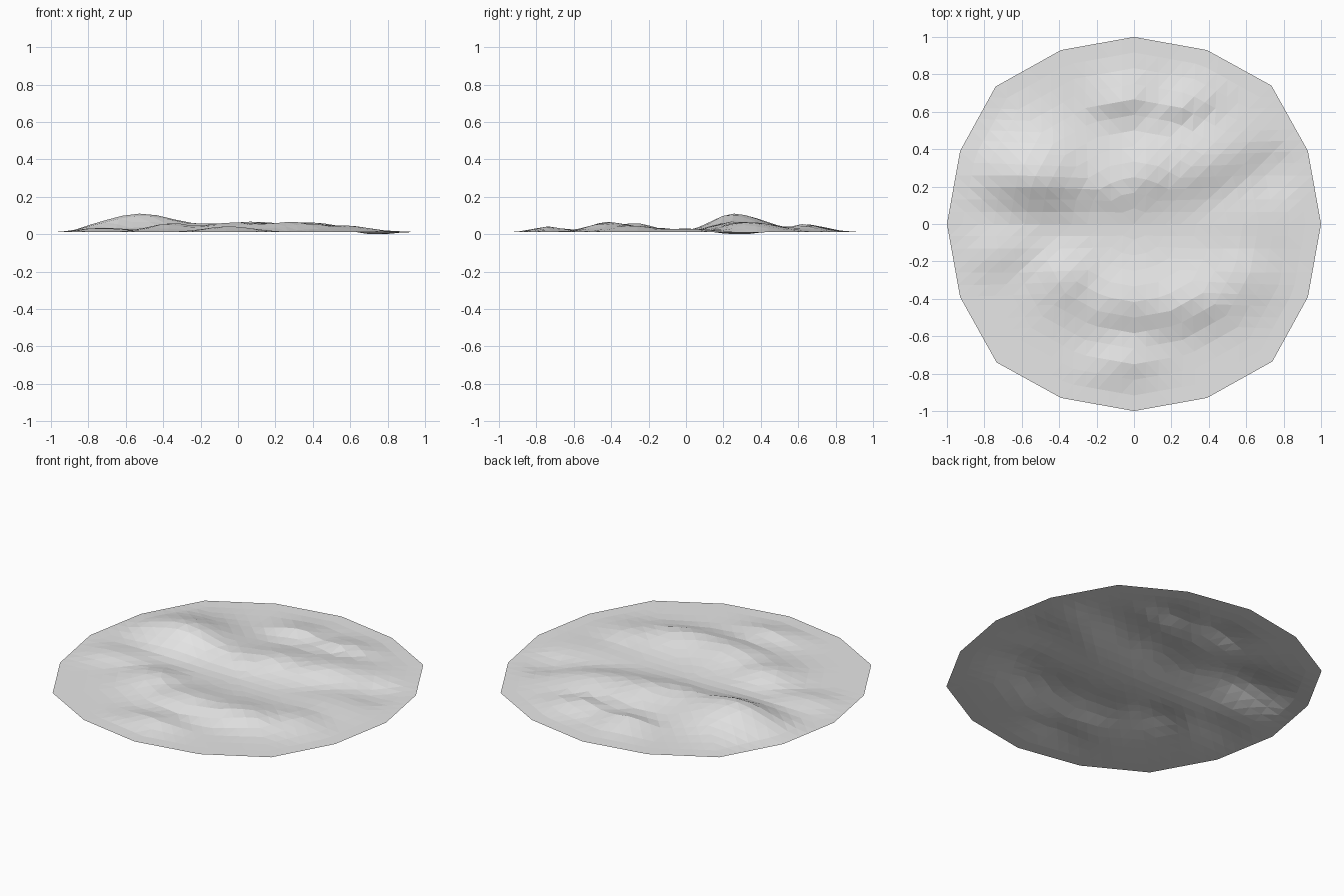
import bpy, bmesh, math
from mathutils import Vector

if "Cube" in bpy.data.objects:
    bpy.data.objects.remove(bpy.data.objects["Cube"], do_unlink=True)

N = 24        # grid cells along each side
BASE = 0.012  # height of the flat rim

# Dunes: x, y, height, width along crest, lee (-y) width, back (+y) width, crest turn in degrees
DUNES = [
    (-.52, .25, .098, .20, .11, .17, -5),
    (-.15, .20, .044, .20, .08, .15, -8),
    (.08, .27, .056, .14, .10, .14, 0),
    (.36, .33, .053, .20, .11, .16, 25),
    (-.05, .64, .042, .12, .05, .10, 5),
    (.27, .62, .042, .14, .05, .10, 10),
    (-.35, -.28, .048, .12, .13, .10, -15),
    (-.02, -.42, .050, .20, .09, .14, -5),
    (.30, -.42, .053, .20, .09, .14, 10),
    (.58, -.28, .034, .12, .12, .12, 30),
    (-.72, -.15, .022, .15, .08, .10, 10),
    (-.05, -.74, .030, .13, .07, .08, 5),
    (.60, 0, .018, .15, .15, .15, 0),
]


def height(x, y, ring):
    total = 0
    for cx, cy, h, along, lee, back, turn in DUNES:
        a = math.radians(turn)
        u = (x - cx) * math.cos(a) + (y - cy) * math.sin(a)
        v = (y - cy) * math.cos(a) - (x - cx) * math.sin(a)
        across = lee if v < 0 else back
        total += (h * math.exp(-(u / along) ** 2 / 2 - (v / across) ** 2 / 2)) ** 3
    fade = min(1, (1 - ring) / 0.15)
    hollow = 0.021 * math.exp(-((x - .74) ** 2 + (y - .28) ** 2) / .015)
    return max(0, BASE + fade * fade * (3 - 2 * fade) * (total ** (1 / 3) - hollow))


# Outline corners of one quarter, turned four times into a sixteen-sided disc
quarter = [(.74, -.735), (.93, -.39), (1, 0), (.93, .39)]
outline = []
for k in range(4):
    for px, py in quarter:
        for _ in range(k):
            px, py = -py, px
        outline.append(Vector((px, py)))


def disc_point(u, v):
    """Map a square grid point to the disc; also return its ring from 0 to 1."""
    ring = max(abs(u), abs(v))
    if ring < 1e-6:
        return 0, 0, 0
    p, q = u / ring, v / ring
    if p > 1 - 1e-6:
        t = (q + 1) / 2
    elif q > 1 - 1e-6:
        t = 1 + (1 - p) / 2
    elif p < -1 + 1e-6:
        t = 2 + (1 - q) / 2
    else:
        t = 3 + (p + 1) / 2
    t *= 4
    i = math.floor(t)
    edge = outline[i % 16].lerp(outline[(i + 1) % 16], t - i)
    return edge.x * ring, edge.y * ring, ring


# Dune ground: an open, flat-shaded sheet
bm = bmesh.new()
rows = []
for j in range(N + 1):
    row = []
    for i in range(N + 1):
        x, y, ring = disc_point(2 * i / N - 1, 2 * j / N - 1)
        row.append(bm.verts.new((x, y, height(x, y, ring))))
    rows.append(row)
for j in range(N):
    for i in range(N):
        bm.faces.new((rows[j][i], rows[j][i + 1], rows[j + 1][i + 1], rows[j + 1][i]))
bmesh.ops.triangulate(bm, faces=bm.faces[:])
mesh = bpy.data.meshes.new("dune_ground")
bm.to_mesh(mesh)
bm.free()

# Plain grey ground
grey = bpy.data.materials.new("light grey")
grey.use_nodes = True
colour = (0.8, 0.8, 0.8, 1)
grey.diffuse_color = colour
grey.node_tree.nodes["Principled BSDF"].inputs["Base Color"].default_value = colour
mesh.materials.append(grey)

ground = bpy.data.objects.new("dune_ground", mesh)
bpy.context.collection.objects.link(ground)
